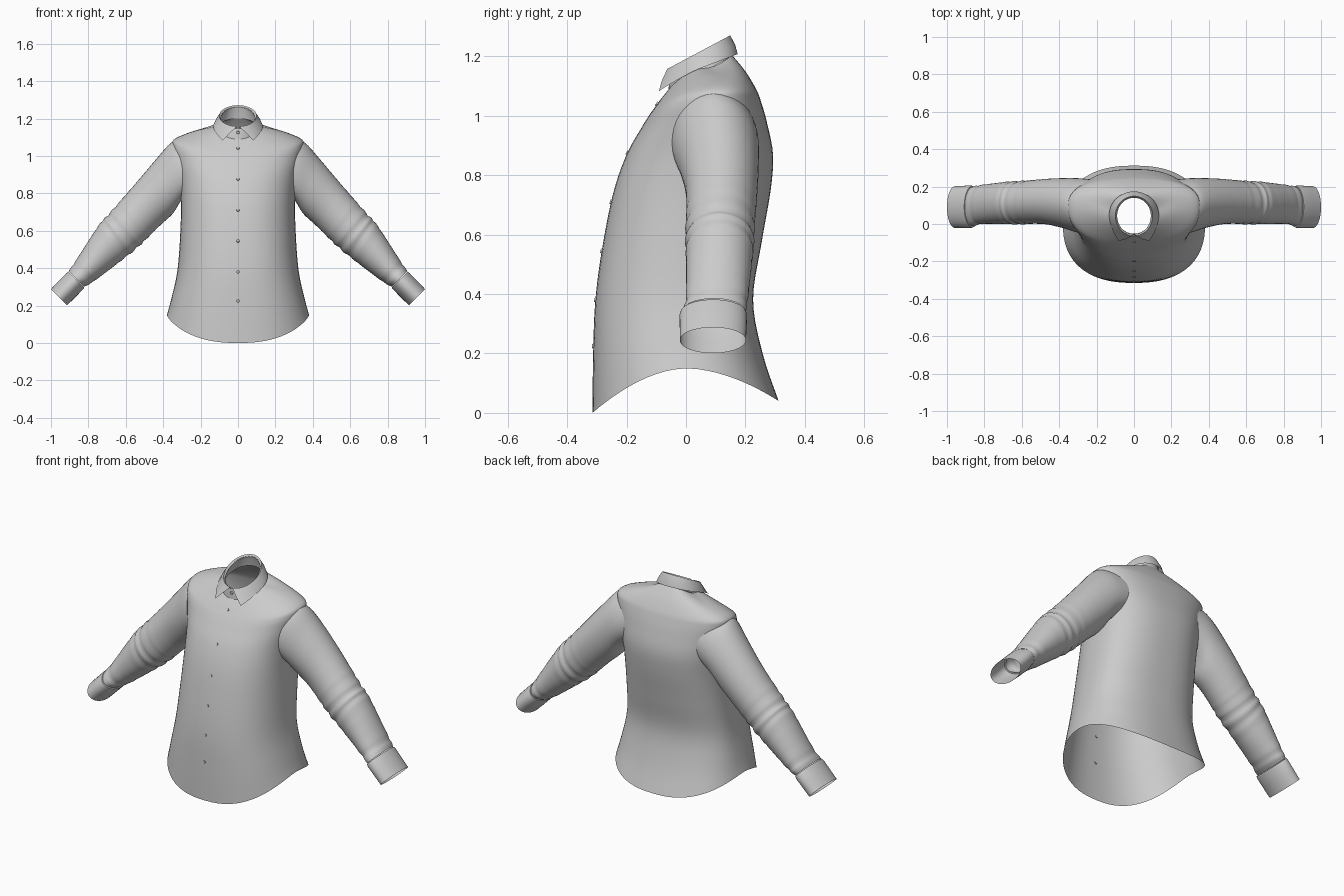
import bpy, bmesh, math
from mathutils import Vector

if "Cube" in bpy.data.objects:
    bpy.data.objects.remove(bpy.data.objects["Cube"])


def spline(rows, steps):
    """Smoothly interpolate a list of parameter tuples."""
    out = []
    for i in range(len(rows) - 1):
        a, b, c, d = rows[max(i - 1, 0)], rows[i], rows[i + 1], rows[min(i + 2, len(rows) - 1)]
        for k in range(steps):
            t = k / steps
            out.append(tuple(
                q + .5 * t * (r - p + t * (2 * p - 5 * q + 4 * r - s + t * (3 * (q - r) + s - p)))
                for p, q, r, s in zip(a, b, c, d)))
    return out + [tuple(rows[-1])]


def loft(name, rings, closed=True, mirror=False, remove=None, angle=40):
    """Skin a list of point rings into one smooth open shell."""
    bm = bmesh.new()
    vs = [[bm.verts.new(p) for p in ring] for ring in rings]
    n = len(rings[0])
    for a, b in zip(vs, vs[1:]):
        for j in range(n if closed else n - 1):
            k = (j + 1) % n
            bm.faces.new((a[j], a[k], b[k], b[j]))
    if remove:
        gone = [f for f in bm.faces if remove(f.calc_center_median())]
        bmesh.ops.delete(bm, geom=gone, context='FACES')
    bmesh.ops.recalc_face_normals(bm, faces=bm.faces)
    return finish(name, bm, mirror, angle)


def finish(name, bm, mirror=False, angle=40):
    me = bpy.data.meshes.new(name)
    bm.to_mesh(me)
    bm.free()
    ob = bpy.data.objects.new(name, me)
    bpy.context.collection.objects.link(ob)
    bpy.ops.object.select_all(action='DESELECT')
    ob.select_set(True)
    bpy.context.view_layer.objects.active = ob
    bpy.ops.object.shade_smooth_by_angle(angle=math.radians(angle))
    if mirror:
        ob.modifiers.new("mirror", 'MIRROR')
    return ob


def power(v, e):
    return math.copysign(abs(v) ** e, v)


# Torso: half width, y front / side / back, z front / side / back
torso = spline([
    (.380, -.315, .00, .312, .000, .150, .040),
    (.358, -.313, .01, .258, .180, .230, .200),
    (.325, -.306, .02, .226, .370, .380, .380),
    (.310, -.283, .04, .254, .550, .560, .570),
    (.305, -.245, .06, .285, .740, .740, .750),
    (.315, -.200, .08, .293, .870, .870, .870),
    (.338, -.150, .09, .272, .960, .980, .980),
    (.352, -.122, .10, .252, 1.005, 1.055, 1.050),
    (.335, -.104, .105, .236, 1.030, 1.093, 1.090),
    (.230, -.086, .10, .200, 1.055, 1.135, 1.150),
    (.112, -.058, .06, .155, 1.090, 1.160, 1.205)], 5)


def torso_ring(row, count=72, n=2.4):
    hw, yf, ys, yb, zf, zs, zb = row
    pts = []
    for j in range(count):
        a = 2 * math.pi * j / count
        c, s = power(math.cos(a), 2 / n), power(math.sin(a), 2 / n)
        y_end, z_end = (yb, zb) if s > 0 else (yf, zf)
        pts.append((hw * c, ys + abs(s) * (y_end - ys), zs + (z_end - zs) * abs(s) ** 1.8))
    return pts


def in_armhole(p):
    return abs(p.x) > .27 and ((p.z - .93) / .11) ** 2 + ((p.y - .09) / .1) ** 2 < 1


loft("shirt_body", [torso_ring(r) for r in torso], remove=in_armhole)


# Sleeve: upper edge x, z / lower edge x, z / y front, back / inward bow at the armhole
def arm_ring(row, count=40, wrinkle=0):
    ux, uz, lx, lz, y0, y1, bow = row
    pts = []
    for j in range(count):
        a = 2 * math.pi * j / count
        k, s = .5 + .5 * math.cos(a) * (1 + wrinkle), math.sin(a)
        pts.append((lx + (ux - lx) * k - bow * s * s,
                    (y0 + y1) / 2 + s * (1 + wrinkle) * (y1 - y0) / 2,
                    lz + (uz - lz) * k))
    return pts


sleeve = spline([
    (.335, 1.085, .285, .790, -.060, .238, .09),
    (.375, 1.055, .315, .745, -.045, .245, .04),
    (.440, .980, .350, .690, -.020, .245, .01),
    (.550, .850, .420, .625, .000, .240, 0),
    (.685, .695, .530, .518, .000, .228, 0),
    (.745, .628, .625, .440, .000, .225, 0),
    (.870, .436, .765, .334, .000, .208, 0),
    (.905, .385, .823, .300, -.012, .198, 0)], 8)
rings = []
for r in sleeve:
    x = (r[0] + r[2]) / 2
    folds = math.exp(-((x - .62) / .07) ** 2) + .8 * math.exp(-((x - .83) / .03) ** 2)
    rings.append(arm_ring(r, wrinkle=.035 * folds * math.sin(x * 150)))
loft("sleeve", rings, mirror=True)

# Cuff: slightly wider band with a small rolled top edge
loft("cuff", [arm_ring(r) for r in [
    (.903, .378, .828, .302, -.008, .194, 0),
    (.908, .382, .822, .296, -.018, .202, 0),
    (.918, .373, .830, .285, -.022, .206, 0),
    (.960, .330, .872, .242, -.021, .204, 0),
    (1.00, .288, .914, .201, -.021, .202, 0)]], mirror=True)


# Collar stand: tilted neck band
def neck_ring(rx, yc, ry, z0, rise, count=48):
    return [(rx * math.sin(a), yc - ry * math.cos(a), z0 + rise * (1 - math.cos(a)) / 2)
            for a in (2 * math.pi * j / count for j in range(count))]


loft("collar_stand", [neck_ring(.112, .048, .107, 1.085, .115),
                      neck_ring(.104, .046, .103, 1.115, .115),
                      neck_ring(.092, .044, .096, 1.150, .112)])

# Folded collar with two front points
top, middle, bottom, inner = [], [], [], []
for j in range(-40, 41):
    t = abs(j) / 40
    side = 1 if j > 0 else -1
    f = math.pi - t * math.radians(176)             # fold line, back to front
    g = math.pi - t * math.radians(142)             # outer edge stops at the tip
    dip = max(0, (t - .65) / .35) ** 1.5
    up = Vector((side * .100 * math.sin(f), .043 - .106 * math.cos(f),
                 1.158 + .113 * (1 - math.cos(f)) / 2))
    low = Vector((side * .133 * math.sin(g), .048 - .126 * math.cos(g) - .04 * dip,
                  1.112 + .096 * (1 - math.cos(g)) / 2 - .039 * dip))
    top.append(up)
    bottom.append(low)
    middle.append(up.lerp(low, .5) + Vector((up.x * .05, -.004 * math.cos(f), 0)))
    inner.append(Vector((up.x * .9, .044 + (up.y - .044) * .92, up.z - .012)))
loft("collar_fold", [inner, top, middle, bottom], closed=False, angle=50)


# Buttons down the front and at each cuff
def button(name, place, direction, mirror=False):
    bm = bmesh.new()
    turn = Vector(direction).to_track_quat('Z', 'Y').to_matrix().to_4x4()
    turn.translation = Vector(place)
    bmesh.ops.create_cone(bm, cap_ends=True, segments=12, radius1=.009, radius2=.007,
                          depth=.008, matrix=turn)
    finish(name, bm, mirror)


def front_y(z):
    for a, b in zip(torso, torso[1:]):
        if a[4] <= z <= b[4]:
            return a[1] + (b[1] - a[1]) * (z - a[4]) / (b[4] - a[4])
    return -.062


for i, z in enumerate((.225, .38, .545, .71, .875, 1.04, 1.125)):
    slope = (front_y(z + .02) - front_y(z - .02)) / .04 if z < 1.06 else 0
    button(f"front_button_{i + 1}", (0, front_y(z), z), (0, -1, slope))
for i, (x, z) in enumerate(((.875, .315), (.905, .285))):
    button(f"cuff_button_{i + 1}", (x, .19, z), (-.3, 1, -.3), mirror=True)
